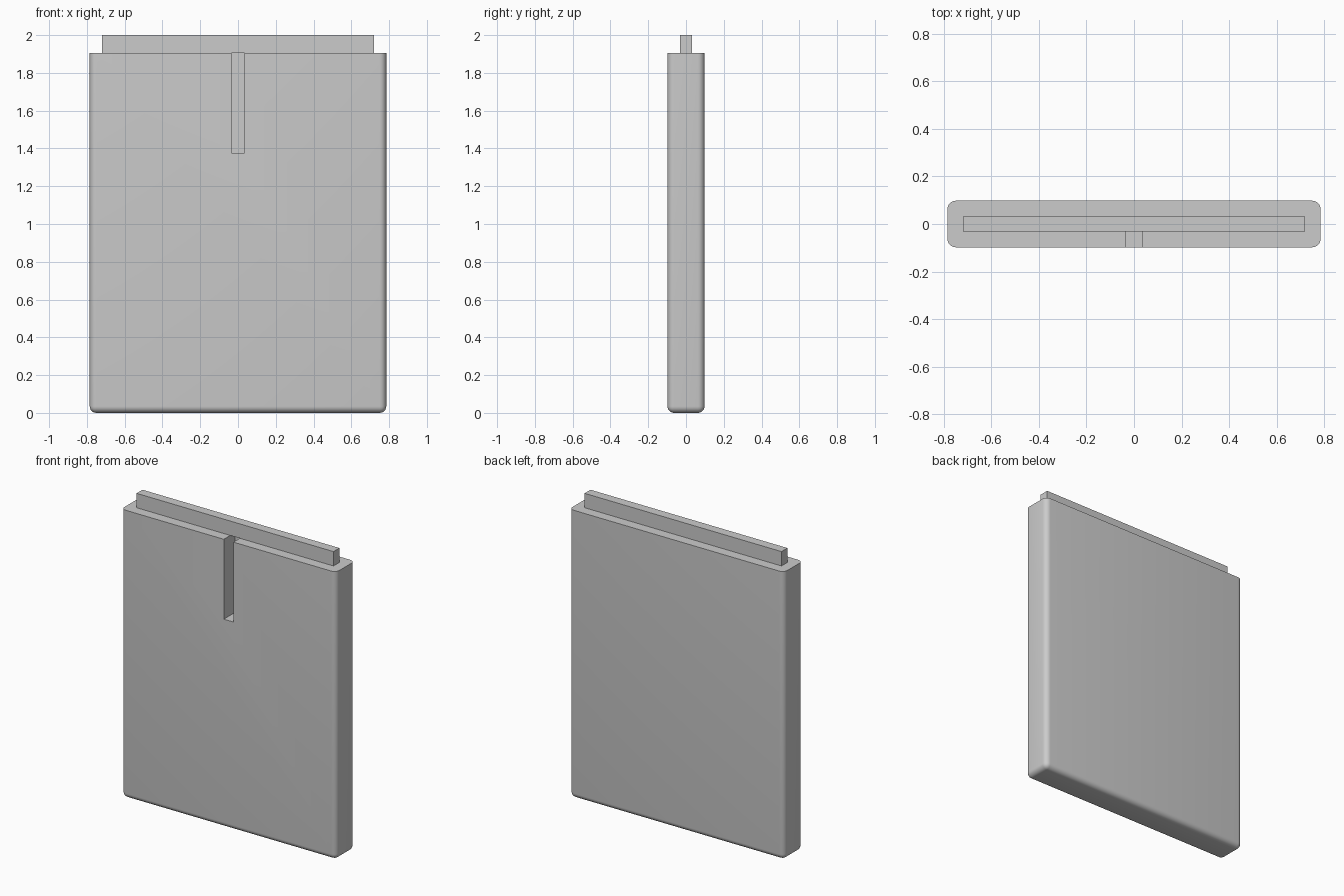
import bpy
import bmesh
from math import radians
from mathutils import Matrix, Vector

if "Cube" in bpy.data.objects:
    bpy.data.objects.remove(bpy.data.objects["Cube"])


def box(name, low, high, round_edges=None, radius=0.035):
    """Box from two corners; round_edges picks the edges to round."""
    low, high = Vector(low), Vector(high)
    bm = bmesh.new()
    bmesh.ops.create_cube(bm, size=1, matrix=Matrix.Translation((low + high) / 2)
                          @ Matrix.Diagonal((*(high - low), 1)))
    if round_edges:
        bmesh.ops.bevel(bm, geom=[e for e in bm.edges if round_edges(e)],
                        offset=radius, segments=6, profile=0.5,
                        affect='EDGES', clamp_overlap=True)
    mesh = bpy.data.meshes.new(name)
    bm.to_mesh(mesh)
    bm.free()
    obj = bpy.data.objects.new(name, mesh)
    bpy.context.collection.objects.link(obj)
    return obj


TOP = 1.905

# Main slab: every edge rounded except the flat top rim
body = box("body", (-0.785, -0.098, 0), (0.785, 0.098, TOP),
           lambda e: min(v.co.z for v in e.verts) < TOP - 0.01)

# Slot in the upper front, running back beneath the plate
cutter = box("slot_cutter", (-0.035, -0.2, 1.377), (0.035, 0.02, TOP + 0.1))
cutter.hide_render = True
slot = body.modifiers.new("slot", 'BOOLEAN')
slot.operation = 'DIFFERENCE'
slot.solver = 'EXACT'
slot.object = cutter

bpy.context.view_layer.objects.active = body
body.select_set(True)
bpy.ops.object.modifier_apply(modifier=slot.name)
bpy.data.objects.remove(cutter)
bpy.ops.object.shade_smooth_by_angle(angle=radians(35))

# Thin plate standing on the top
box("top_plate", (-0.72, -0.031, TOP), (0.72, 0.031, 2.0))
